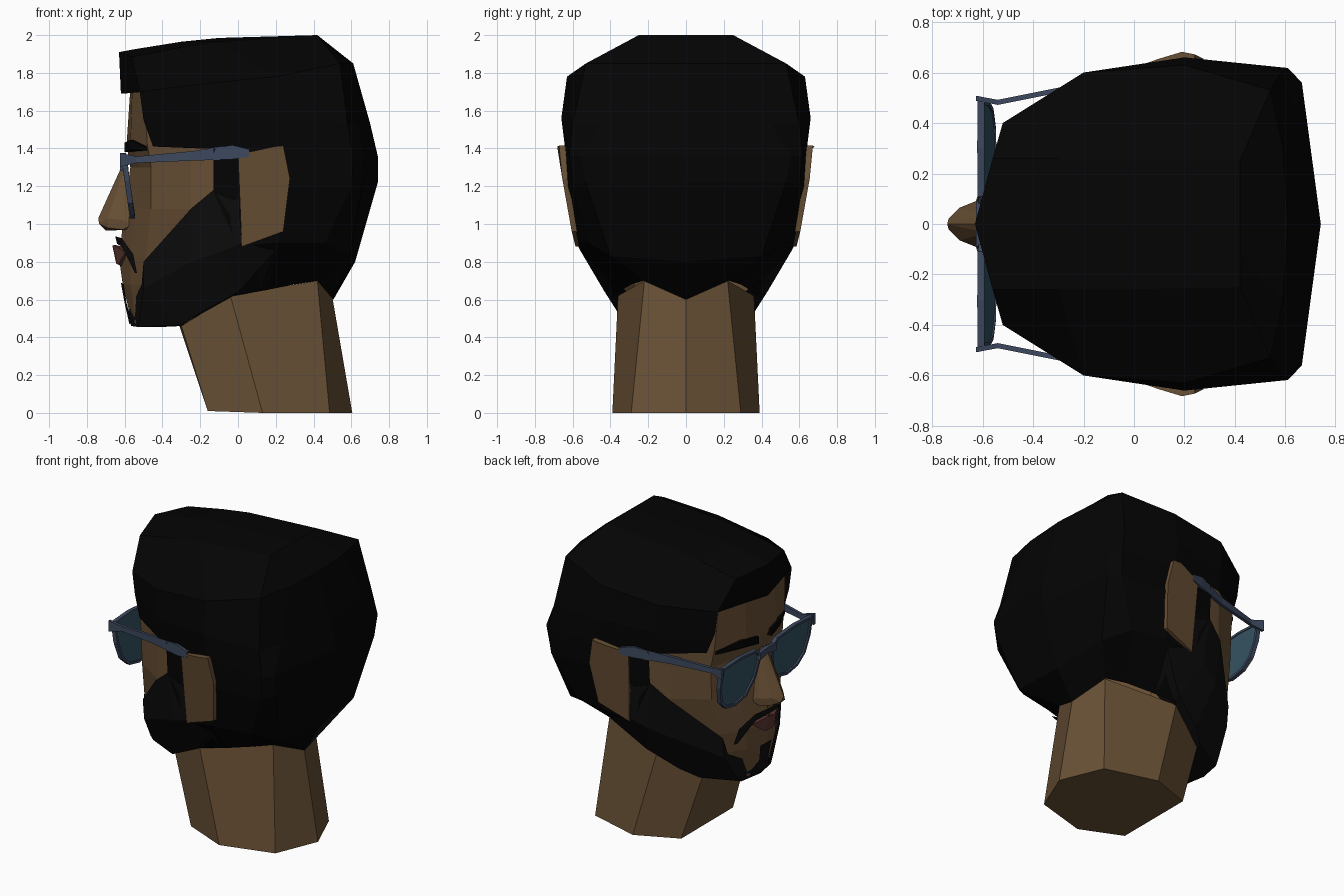
import bpy, bmesh


def material(name, color):
    m = bpy.data.materials.new(name)
    m.diffuse_color = (*color, 1)
    return m


SKIN = material("skin", (0.14, 0.08, 0.036))
HAIR = material("hair", (0.0012, 0.0012, 0.0012))
BEARD = material("beard", (0.004, 0.004, 0.004))
LIP = material("lip", (0.10, 0.035, 0.03))
FRAME = material("frame", (0.045, 0.065, 0.11))
LENS = material("lens", (0.033, 0.085, 0.12))


def build(name, verts, faces, mat, hull=False):
    """Half a part (y >= 0), mirrored across y = 0."""
    me = bpy.data.meshes.new(name)
    bm = bmesh.new()
    vs = [bm.verts.new(v) for v in verts]
    if hull:
        bmesh.ops.convex_hull(bm, input=vs)
    else:
        for f in faces:
            bm.faces.new([vs[i] for i in f])
    bmesh.ops.remove_doubles(bm, verts=bm.verts, dist=0.0005)
    bmesh.ops.recalc_face_normals(bm, faces=bm.faces)
    bm.to_mesh(me)
    bm.free()
    me.materials.append(mat)
    ob = bpy.data.objects.new(name, me)
    bpy.context.collection.objects.link(ob)
    m = ob.modifiers.new("Mirror", "MIRROR")
    m.use_axis = (False, True, False)
    return ob


def loft(name, rows, mat, closed=False, cap_first=False, cap_last=False):
    """Skin equal-length rows of points."""
    n = len(rows[0])
    verts = [p for r in rows for p in r]
    faces = []
    for i in range(len(rows) - 1):
        for j in range(n if closed else n - 1):
            k = (j + 1) % n
            faces.append((i * n + j, i * n + k, (i + 1) * n + k, (i + 1) * n + j))
    if cap_first:
        faces.append(range(n))
    if cap_last:
        faces.append(range(len(verts) - n, len(verts)))
    return build(name, verts, faces, mat)


# Neck: tapered prism leaning back
loft("neck", [
    [(-.16, 0, .01), (-.16, .28, .01), (.13, .39, .0), (.485, .29, .0), (.605, 0, .0)],
    [(-.31, 0, .46), (-.3, .25, .46), (-.04, .36, .62), (.42, .22, .70), (.5, 0, .61)],
], SKIN, cap_first=True, cap_last=True)

# Face: stacked half outlines from nose line to ear
levels = [
    (1.72, (-.57, 0), (-.56, .16), (-.5, .36), (-.25, .54), (0, .57)),
    (1.42, (-.59, 0), (-.57, .16), (-.48, .38), (-.25, .53), (0, .57)),
    (1.30, (-.57, 0), (-.52, .16), (-.46, .39), (-.25, .52), (0, .57)),
    (1.08, (-.60, 0), (-.54, .20), (-.46, .38), (-.25, .515), (0, .56)),
    (0.82, (-.63, 0), (-.57, .17), (-.49, .31), (-.25, .455), (0, .53)),
    (0.68, (-.61, 0), (-.57, .15), (-.49, .27), (-.25, .39), (0, .40)),
    (0.47, (-.56, 0), (-.54, .11), (-.48, .18), (-.3, .22), (-.22, .17)),
]
loft("face", [[(x, y, z) for x, y in pts] for z, *pts in levels], SKIN)

# Hair: crowned top block, underside of fringe, sides, and lower back
edge = [(-.62, 0, 1.69), (-.52, .4, 1.7), (-.2, .6, 1.74), (.2, .63, 1.78),
        (.54, .53, 1.85), (.59, .3, 1.85), (.61, 0, 1.85)]
loft("hair_top", [
    [(-.63, 0, 1.91), (-.55, 0, 1.925), (-.3, 0, 1.965), (-.1, 0, 1.985),
     (.42, 0, 2), (.42, 0, 2), (.42, 0, 2)],
    [(-.63, 0, 1.91), (-.56, .26, 1.885), (-.3, .26, 1.935), (-.1, .26, 1.965),
     (.42, .25, 2), (.42, .12, 2), (.42, 0, 2)], edge], HAIR)
loft("hair_fringe_underside", [edge[:2], [(-.5, 0, 1.7), (-.46, .3, 1.7)]], HAIR)
crown = [(.61, .618, 1.36), (.665, .56, 1.36), (.74, 0, 1.36)]
loft("hair_sides", [
    edge[1:],
    [(-.5, .4, 1.55), (-.2, .6, 1.55), (.2, .66, 1.56), (.58, .6, 1.53), (.64, .45, 1.53), (.7, 0, 1.53)],
    [(-.45, .42, 1.41), (-.2, .575, 1.4), (.2, .64, 1.4)] + crown,
], HAIR)
loft("hair_back", [
    [(-.13, .59, 1.4), (.2, .64, 1.4)] + crown,
    [(-.13, .575, 1.17), (.2, .63, 1.2), (.6, .6, 1.2), (.66, .53, 1.22), (.74, 0, 1.22)],
    [(0, .57, .88), (.22, .57, .9), (.46, .52, .9), (.595, .4, .83), (.62, 0, .8)],
    [(-.02, .38, .62), (.15, .34, .65), (.3, .29, .68), (.42, .225, .7), (.505, 0, .6)],
], HAIR)

# Beard: strips from the ear round to the chin, closed underneath
loft("beard", [
    [(0, .59, 1.2), (.02, .58, .9), (.2, .56, .86), (.12, .35, .65)],
    [(-.13, .575, 1.18), (-.1, .55, .85), (0, .43, .64), (0, .3, .63)],
    [(-.25, .535, 1.08), (-.25, .49, .8), (-.2, .36, .53), (-.2, .1, .5)],
    [(-.5, .315, .8), (-.5, .30, .66), (-.3, .28, .465), (-.3, 0, .46)],
    [(-.51, .275, .68), (-.52, .2, .5), (-.53, .16, .455), (-.4, 0, .455)],
    [(-.585, 0, .52), (-.58, 0, .5), (-.565, 0, .46), (-.5, 0, .455)],
], BEARD)
loft("soul_patch", [[(-.62, 0, .69), (-.605, .06, .68)], [(-.60, 0, .58), (-.59, .05, .58)],
                    [(-.575, 0, .47), (-.56, .1, .48)]], BEARD)
loft("moustache", [[(-.65, 0, .935), (-.64, 0, .895)], [(-.615, .13, .925), (-.615, .12, .88)],
                   [(-.555, .22, .84), (-.585, .17, .82)], [(-.535, .25, .74), (-.545, .22, .74)]], BEARD)

# Lips, nose and eyebrows
build("lips", [(-.665, 0, .885), (-.655, .04, .89), (-.595, .14, .85), (-.64, 0, .845),
               (-.645, 0, .79), (-.635, .05, .785), (-.6, 0, .77), (-.57, .05, .87)], [], LIP, hull=True)
build("nose", [(-.6, 0, 1.34), (-.585, .035, 1.34), (-.74, 0, 1.03), (-.735, .02, 1.0),
               (-.69, .065, 1.03), (-.69, .06, .98), (-.615, .095, 1.02), (-.61, .09, .97),
               (-.7, 0, .965), (-.55, 0, .97), (-.55, .1, 1.0)], [], SKIN, hull=True)
build("eyebrow", [(x, y, z) for a, y, z0, z1 in ((-.6, .07, 1.38, 1.43), (-.575, .2, 1.4, 1.445),
                                                (-.49, .37, 1.39, 1.41))
                  for x in (a, a + .05) for z in (z0, z1)], [], HAIR, hull=True)

# Ears: slanted plates
ear = [(.0, .62, 1.37), (.1, .655, 1.39), (.19, .682, 1.41), (.24, .672, 1.415),
       (.275, .655, 1.24), (.24, .605, .96), (.02, .585, .88)]
loft("ear", [ear, [(x, y - .06, z) for x, y, z in ear]], SKIN, closed=True, cap_first=True)

# Spectacles: lens outlines, rims, bridge and temple arms
outline = [(.07, 1.30), (.12, 1.35), (.3, 1.365), (.475, 1.355), (.475, 1.23), (.445, 1.12),
           (.38, 1.06), (.28, 1.04), (.17, 1.065), (.1, 1.16)]


def lens_ring(scale, dx):
    return [(-.61 + (1.37 - z) * .15 + dx, .275 + (y - .275) * scale, 1.21 + (z - 1.21) * scale)
            for y, z in outline]


build("lens", lens_ring(1.0, 0) + lens_ring(1.0, .01), [range(10), range(10, 20)], LENS)
front, back = -.012, .016
loft("lens_rim", [lens_ring(.97, front), lens_ring(1.07, front), lens_ring(1.07, back),
                  lens_ring(.97, back), lens_ring(.97, front)], FRAME, closed=True)


def bar(name, stations):
    """Thin bar through (x, y, z centre, height) stations."""
    rows = [[(x, y + s, z + t * h / 2) for s, t in ((.01, -1), (.01, 1), (-.01, 1), (-.01, -1))]
            for x, y, z, h in stations]
    loft(name, rows, FRAME, closed=True, cap_first=True, cap_last=True)


bar("temple_arm", [(-.625, .498, 1.34, .075), (-.54, .482, 1.34, .035), (-.25, .54, 1.36, .05),
                   (-.03, .61, 1.38, .075), (.06, .63, 1.375, .04)])
build("bridge", [(x, y, z) for x in (-.625, -.6) for y, z0, z1 in ((0, 1.3, 1.34), (.09, 1.28, 1.33))
                 for z in (z0, z1)], [], FRAME, hull=True)
